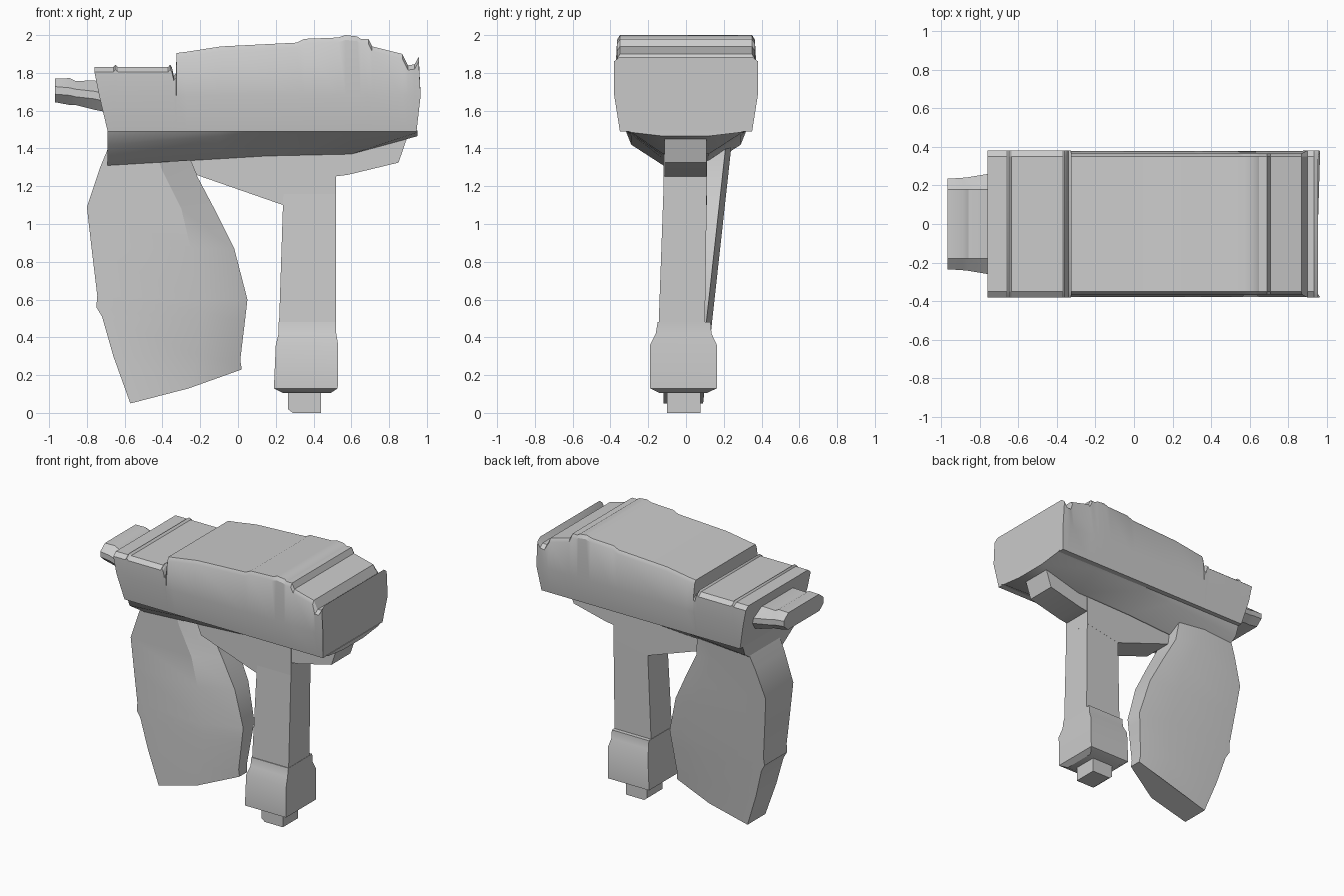
import bpy, bmesh, math

if "Cube" in bpy.data.objects:
    bpy.data.objects.remove(bpy.data.objects["Cube"])


def loft(name, rings, angle=28):
    """Skin a list of equal-sized closed rings and cap both ends."""
    bm = bmesh.new()
    vs = [[bm.verts.new(p) for p in r] for r in rings]
    n = len(rings[0])
    for a, b in zip(vs, vs[1:]):
        for i in range(n):
            j = (i + 1) % n
            bm.faces.new((a[i], a[j], b[j], b[i]))
    bm.faces.new(vs[0])
    bm.faces.new(vs[-1])
    bmesh.ops.recalc_face_normals(bm, faces=bm.faces)
    me = bpy.data.meshes.new(name)
    bm.to_mesh(me)
    bm.free()
    ob = bpy.data.objects.new(name, me)
    bpy.context.collection.objects.link(ob)
    bpy.ops.object.select_all(action='DESELECT')
    ob.select_set(True)
    bpy.context.view_layer.objects.active = ob
    bpy.ops.object.shade_smooth_by_angle(angle=math.radians(angle))
    return ob


def mirrored(half):
    """Close a half section (y >= 0) by mirroring it across y = 0."""
    return half + [(x, -y, z) for x, y, z in reversed(half)]


def box_rings(rows):
    """Rectangular rings from rows of z, x0, x1, y0, y1."""
    return [[(a, c, z), (b, c, z), (b, d, z), (a, d, z)] for z, a, b, c, d in rows]


def prism(name, outline, y0, y1):
    return loft(name, [[(x, y, z) for x, z in outline] for y in (y0, y1)])


def clamp(v, lo, hi):
    return max(lo, min(hi, v))


# Upper body: stations of x and top height
top = [(-.76, 1.83), (-.66, 1.83), (-.65, 1.843), (-.635, 1.83), (-.37, 1.83),
       (-.36, 1.843), (-.35, 1.83), (-.34, 1.785), (-.328, 1.80), (-.326, 1.905),
       (-.27, 1.912), (-.09, 1.94), (.31, 1.96), (.35, 1.98), (.53, 1.987),
       (.57, 2.0), (.63, 1.993), (.65, 1.98), (.69, 1.98), (.71, 1.94),
       (.87, 1.90), (.90, 1.84), (.935, 1.845), (.957, 1.885)]
rings = []
for x, z in top:
    xb = clamp(x, -.69, .945)
    xw = -.735 if x < -.73 else (.967 if x > .95 else x)
    shoulder = .382 if z < 1.89 else .365
    rings.append(mirrored([(xb, .35, 1.49), (xw, .38, 1.68),
                           (x, shoulder, z - .025), (x, .35, z)]))
loft("upper_body", rings)

# Tapered underside
under = [(-.69, 1.42, 1.31), (-.1, 1.465, 1.345), (.15, 1.475, 1.36),
         (.6, 1.48, 1.37), (.95, 1.485, 1.465)]
loft("underside", [mirrored([(x, .32, 1.495), (x, .29, zs), (x, .12, zb)])
                   for x, zs, zb in under])

# Front nozzle: x, top, bottom
nozzle = [(-.97, 1.77, 1.645, .235), (-.89, 1.772, 1.63, .24), (-.86, 1.757, 1.63, .243),
          (-.76, 1.76, 1.605, .26), (-.64, 1.73, 1.58, .26)]
loft("front_nozzle", [mirrored([(x, w - .05, b), (x, w, (t + b) / 2 - .02),
                                (x, w, (t + b) / 2 + .02), (x, .18, t)])
                      for x, t, b, w in nozzle])

# Large curved magazine: left, middle and right point of every row
rows = [((-.68, 1.42), (-.45, 1.42), (-.24, 1.42)),
        ((-.73, 1.30), (-.40, 1.28), (-.22, 1.26)),
        ((-.80, 1.09), (-.30, 1.08), (-.125, 1.08)),
        ((-.775, .87), (-.25, .87), (-.02, .87)),
        ((-.745, .62), (-.21, .60), (.05, .60)),
        ((-.75, .56), (-.20, .54), (.043, .54)),
        ((-.72, .51), (-.20, .48), (.036, .48)),
        ((-.66, .30), (-.21, .31), (.012, .28)),
        ((-.57, .05), (-.26, .13), (.02, .23))]
rings = []
for (xl, zl), (xm, zm), (xr, zr) in rows:
    back = lambda z: .085 + .11 * z
    rings.append([(xl, -.12, zl), (xm, -.12, zm), (xr, -.01, zr),
                  (xr, back(zr) - .03, zr), (xm, back(zm), zm), (xl, back(zl), zl)])
loft("magazine", rings)

# Grip neck, handle, pommel and end stub
prism("grip_neck", [(-.22, 1.26), (.24, 1.10), (.52, 1.15), (.52, 1.45), (-.3, 1.45)],
      -.12, .11)
loft("grip", box_rings([(1.16, .24, .52, -.12, .11), (.46, .217, .518, -.145, .10)]))
loft("pommel", box_rings([(.48, .215, .52, -.15, .13), (.42, .215, .52, -.16, .135),
                          (.36, .20, .53, -.19, .163), (.13, .19, .528, -.19, .163),
                          (.105, .24, .49, -.14, .11)]))
loft("grip_end_stub", box_rings([(.12, .265, .44, -.10, .078), (.02, .265, .44, -.10, .078),
                                 (0, .29, .44, -.10, .078)]))

# Rear spur under the body
prism("rear_spur", [(.50, 1.25), (.58, 1.26), (.85, 1.325), (.90, 1.47), (.50, 1.47)],
      -.115, .108)
